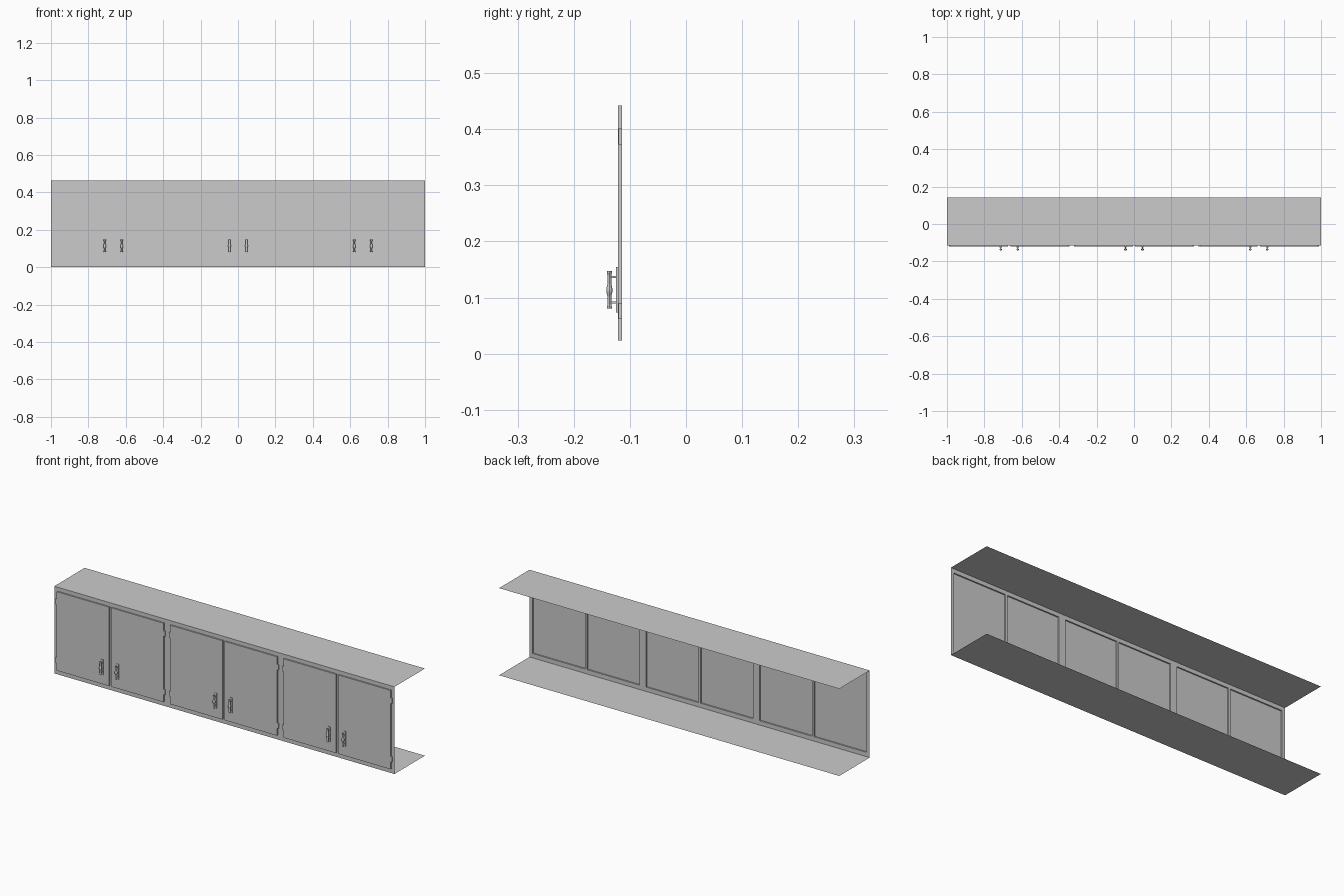
import bpy, bmesh
from math import pi, cos, sin

if "Cube" in bpy.data.objects:
    bpy.data.objects.remove(bpy.data.objects["Cube"])

H, BACK, FRAME, DOOR = 0.463, 0.141, -0.1143, -0.1215
Z0, Z1 = 0.023, 0.442                       # door bottom and top


def finish(name, bm):
    me = bpy.data.meshes.new(name)
    bmesh.ops.remove_doubles(bm, verts=bm.verts, dist=1e-5)
    bm.to_mesh(me)
    bm.free()
    ob = bpy.data.objects.new(name, me)
    bpy.context.collection.objects.link(ob)
    return ob


def quad(bm, *pts):
    bm.faces.new([bm.verts.new(p) for p in pts])


def box(name, x0, x1, y0, y1, z0, z1):
    bm = bmesh.new()
    bmesh.ops.create_cube(bm, size=1)
    for v in bm.verts:
        v.co = (x1 if v.co.x > 0 else x0, y1 if v.co.y > 0 else y0,
                z1 if v.co.z > 0 else z0)
    return finish(name, bm)


def lathe(name, x, y, profile, sides=12, sx=1.0):
    # closed vertical turned shape from (radius, z) points
    bm = bmesh.new()
    rings = [[bm.verts.new((x + sx * r * cos(2 * pi * i / sides),
                            y + r * sin(2 * pi * i / sides), z))
              for i in range(sides)] for r, z in profile]
    for a, b in zip(rings, rings[1:]):
        for i in range(sides):
            j = (i + 1) % sides
            bm.faces.new((a[i], a[j], b[j], b[i]))
    bm.faces.new(rings[0][::-1])
    bm.faces.new(rings[-1])
    return finish(name, bm)


# top and bottom sheets
for name, z in (("top_panel", H), ("bottom_panel", 0.0)):
    bm = bmesh.new()
    quad(bm, (-1, FRAME, z), (1, FRAME, z), (1, BACK, z), (-1, BACK, z))
    finish(name, bm)

# door spans: (left, right, hinge side, handle x)
doors = []
for c in (-0.667, 0.0, 0.667):
    doors.append((c - 0.314, c - 0.006, -1, c - 0.0455))
    doors.append((c + 0.006, c + 0.314, 1, c + 0.0455))

# face frame sheet with door openings
xs = [-1] + [x for d in doors for x in d[:2]] + [1]
zs = [0, Z0, Z1, H]
bm = bmesh.new()
for i in range(len(xs) - 1):
    for k in range(3):
        if not (k == 1 and i % 2 == 1):
            quad(bm, (xs[i], FRAME, zs[k]), (xs[i + 1], FRAME, zs[k]),
                 (xs[i + 1], FRAME, zs[k + 1]), (xs[i], FRAME, zs[k + 1]))
finish("face_frame", bm)

for n, (a, b, side, hx) in enumerate(doors, 1):
    # door shell, open at the back
    bm = bmesh.new()
    rim = [(a, Z0), (b, Z0), (b, Z1), (a, Z1)]
    quad(bm, *[(x, DOOR, z) for x, z in rim])
    for (x, z), (u, w) in zip(rim, rim[1:] + rim[:1]):
        quad(bm, (x, FRAME, z), (u, FRAME, w), (u, DOOR, w), (x, DOOR, z))
    finish(f"door_{n}", bm)

    # hinges on the outer edge
    edge = b if side > 0 else a
    for part, z in (("lower", 0.062), ("upper", 0.373)):
        x0, x1 = sorted((edge, edge + side * 0.008))
        box(f"hinge_{n}_{part}", x0, x1, -0.1205, FRAME, z, z + 0.028)

    # handle: back plate, two posts, grip with a swollen middle
    box(f"handle_plate_{n}", hx - 0.006, hx + 0.006, -0.1245, DOOR, 0.073, 0.154)
    for part, z in (("lower", 0.091), ("upper", 0.1365)):
        box(f"handle_post_{n}_{part}", hx - 0.002, hx + 0.002,
            -0.136, -0.1245, z - 0.002, z + 0.002)
    lathe(f"handle_grip_{n}", hx, -0.1365,
          [(0.0042, 0.080), (0.0042, 0.084), (0.0035, 0.088), (0.0035, 0.102),
           (0.0055, 0.111), (0.0055, 0.115), (0.0035, 0.124),
           (0.0035, 0.139), (0.0042, 0.143), (0.0042, 0.147)], sx=1.4)
